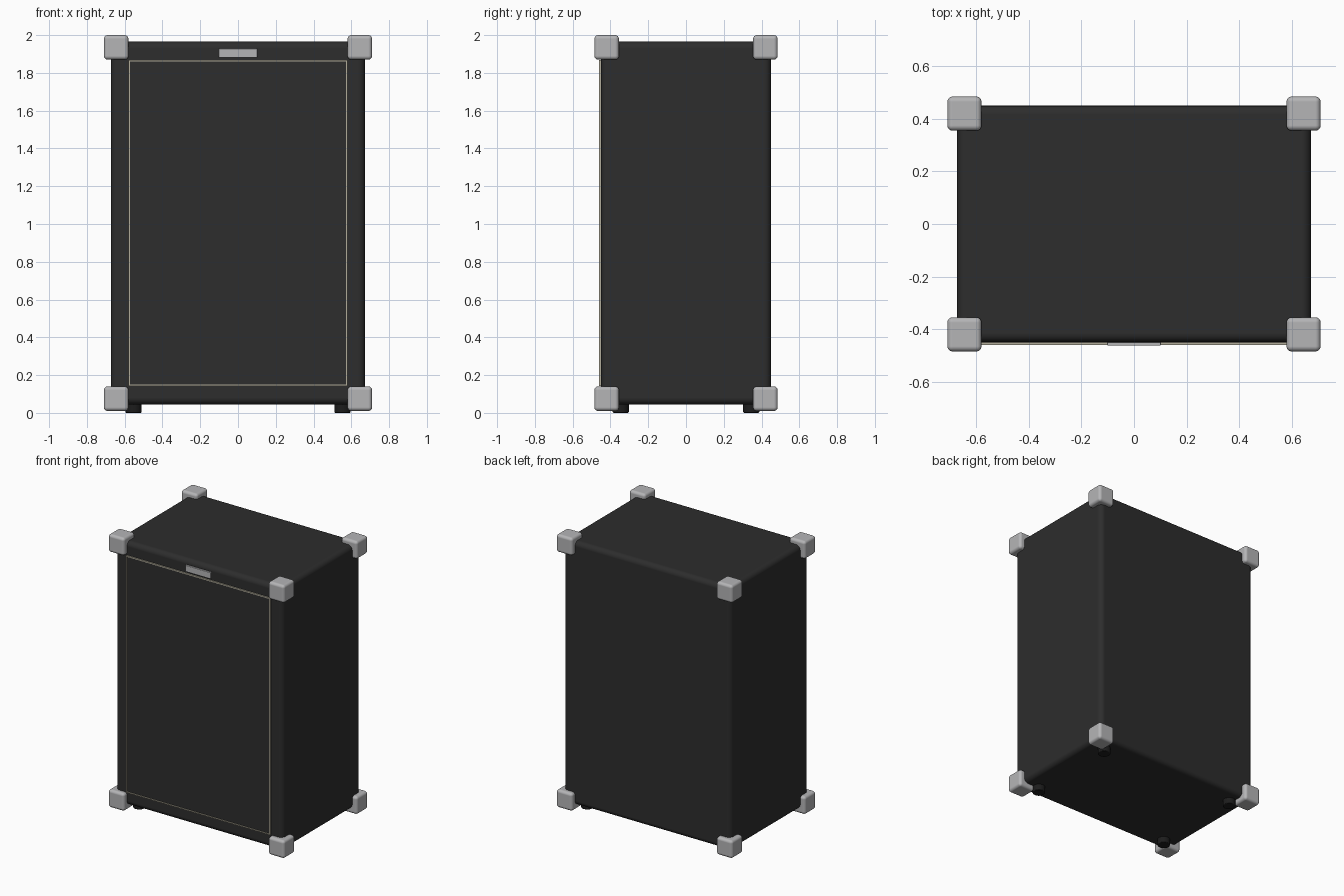
import bpy, math

if "Cube" in bpy.data.objects:
    bpy.data.objects.remove(bpy.data.objects["Cube"])


def material(name, rgb):
    m = bpy.data.materials.new(name)
    m.diffuse_color = (*rgb, 1)
    m.use_nodes = True
    m.node_tree.nodes["Principled BSDF"].inputs["Base Color"].default_value = m.diffuse_color
    return m


BLACK = material("black_vinyl", (0.026, 0.026, 0.026))
RUBBER = material("black_rubber", (0.012, 0.012, 0.012))
METAL = material("grey_metal", (0.46, 0.46, 0.47))
PIPING = material("beige_piping", (0.45, 0.42, 0.33))


def finish(o, name, mat, bevel, segments):
    o.name = name
    o.data.materials.append(mat)
    if bevel:
        b = o.modifiers.new("bevel", 'BEVEL')
        b.width = bevel
        b.segments = segments
        b.limit_method = 'ANGLE'
        b.harden_normals = True
    bpy.ops.object.shade_smooth_by_angle(angle=math.radians(40))
    return o


def box(name, lo, hi, mat, bevel=0, segments=4):
    centre = [(a + b) / 2 for a, b in zip(lo, hi)]
    bpy.ops.mesh.primitive_cube_add(size=1, location=centre)
    o = bpy.context.object
    o.scale = [b - a for a, b in zip(lo, hi)]
    bpy.ops.object.transform_apply(location=False, rotation=False, scale=True)
    return finish(o, name, mat, bevel, segments)


# Cabinet with rounded edges
box("cabinet", (-0.673, -0.45, 0.045), (0.673, 0.45, 1.965), BLACK, 0.035, 5)

# Grille cloth panel on the front
box("grille_panel", (-0.575, -0.455, 0.145), (0.575, -0.44, 1.865), BLACK)

# Thin piping around the grille
X, Z0, Z1, W = 0.58, 0.142, 1.869, 0.008
for side, x in (("left", -X), ("right", X - W)):
    box("piping_" + side, (x, -0.46, Z0), (x + W, -0.44, Z1), PIPING)
for side, z in (("bottom", Z0), ("top", Z1 - W)):
    box("piping_" + side, (-X + W, -0.46, z), (X - W, -0.44, z + W), PIPING)

# Blank name plate above the grille
box("front_plate", (-0.102, -0.463, 1.881), (0.102, -0.44, 1.928), METAL, 0.003, 2)

# Corner protectors and feet
for sx in (-1, 1):
    for sy in (-1, 1):
        for z in (0.075, 1.935):
            c = (sx * 0.645, sy * 0.42, z)
            box("corner_protector", [v - 0.065 for v in c], [v + 0.065 for v in c],
                METAL, 0.02, 4)
        bpy.ops.mesh.primitive_cylinder_add(vertices=32, radius=0.043, depth=0.06,
                                            location=(sx * 0.553, sy * 0.345, 0.03))
        finish(bpy.context.object, "foot", RUBBER, 0.006, 2)
